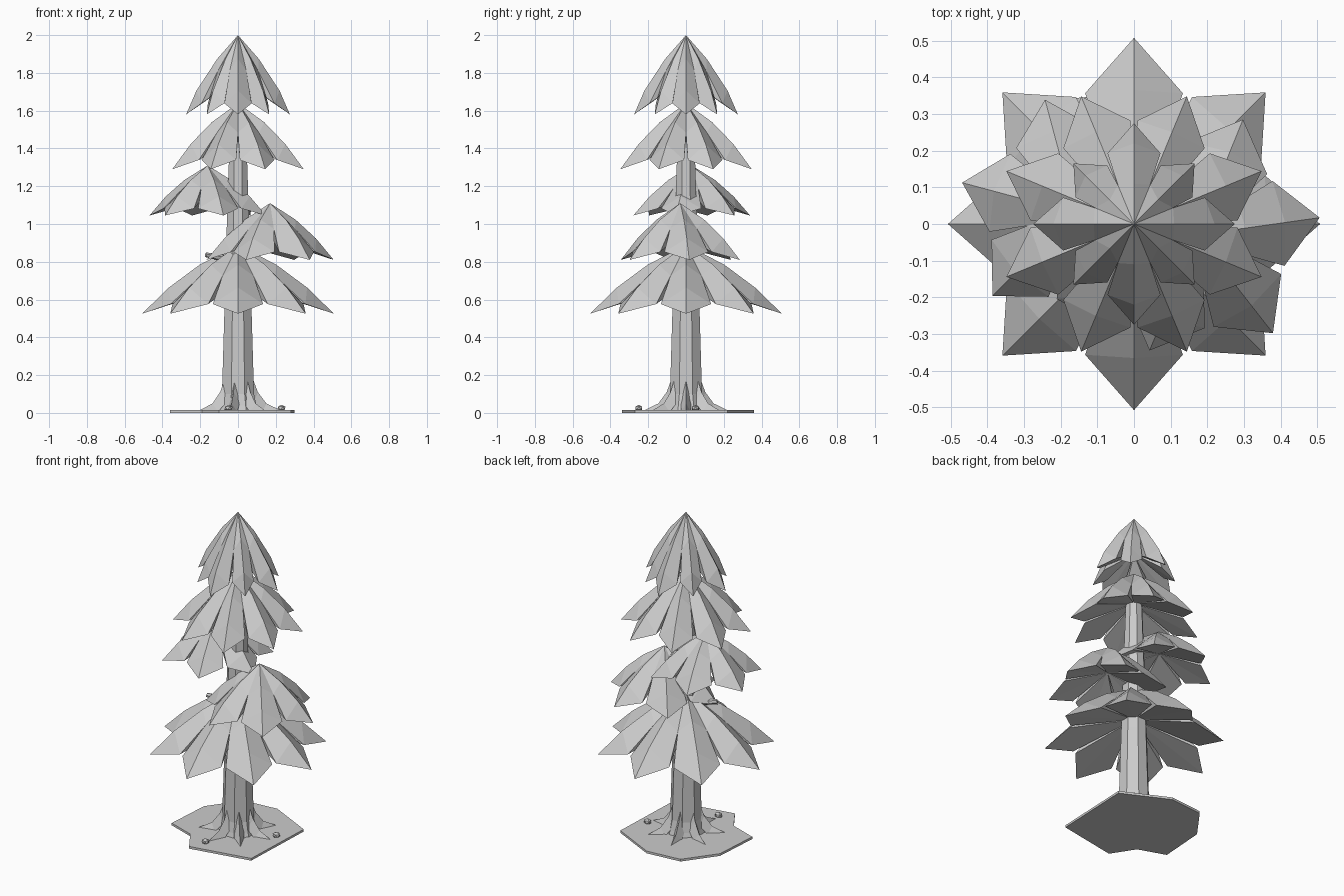
import bpy, bmesh, math
from mathutils import Vector

cube = bpy.data.objects.get("Cube")
if cube:
    bpy.data.objects.remove(cube, do_unlink=True)

grey = bpy.data.materials.new("light_grey")
grey.use_nodes = True
COLOUR = (0.6, 0.6, 0.6, 1)
grey.diffuse_color = COLOUR
grey.node_tree.nodes["Principled BSDF"].inputs["Base Color"].default_value = COLOUR


def finish(name, bm):
    bmesh.ops.recalc_face_normals(bm, faces=bm.faces[:])
    mesh = bpy.data.meshes.new(name)
    bm.to_mesh(mesh)
    bm.free()
    mesh.materials.append(grey)
    ob = bpy.data.objects.new(name, mesh)
    bpy.context.collection.objects.link(ob)
    return ob


def loft(name, rings):
    """Skin a list of equally long vertex rings and cap both ends."""
    bm = bmesh.new()
    rows = [[bm.verts.new(p) for p in ring] for ring in rings]
    n = len(rows[0])
    for a, b in zip(rows, rows[1:]):
        for i in range(n):
            j = (i + 1) % n
            bm.faces.new((a[i], a[j], b[j], b[i]))
    bm.faces.new(rows[0])
    bm.faces.new(rows[-1])
    return finish(name, bm)


def circle(r, z, n, turn=0.0):
    return [(r * math.cos(turn + math.tau * i / n),
             r * math.sin(turn + math.tau * i / n), z) for i in range(n)]


def canopy(name, centre, top, tip_z, radius, petals, turn, shoulder=(0.72, 0.62),
           neck=(0.4, 0.29), short=1.0):
    """Ring of folded, pointed petals hanging from one apex."""
    bm = bmesh.new()
    half = math.pi / petals

    def point(angle, r, drop):
        return bm.verts.new((centre[0] + radius * r * math.cos(angle),
                             centre[1] + radius * r * math.sin(angle),
                             top + (tip_z - top) * drop))

    apex, under = point(0, 0, 0), point(0, 0, 0.55)
    angles = [math.radians(turn) + 2 * half * i for i in range(petals)]
    valleys = [point(a - half, 0.42, 0.45) for a in angles]
    for i, a in enumerate(angles):
        k = short if i % 2 else 1.0
        va, vb = valleys[i], valleys[(i + 1) % petals]
        ridge = point(a, neck[0] * k, neck[1])
        knee = point(a, shoulder[0] * k, shoulder[1])
        tip = point(a, k, 1)
        ca = point(a - half * 0.91, 0.75 * k, 0.86)
        cb = point(a + half * 0.91, 0.75 * k, 0.86)
        for v, c in ((va, ca), (vb, cb)):
            bm.faces.new((apex, v, ridge))
            bm.faces.new((ridge, v, c, knee))
            bm.faces.new((knee, c, tip))
            bm.faces.new((under, tip, c))
            bm.faces.new((under, c, v))
    return finish(name, bm)


# Foliage tiers, bottom to top
canopy("canopy_bottom", (0, 0), 0.89, 0.525, 0.508, 8, 0)
canopy("canopy_left", (0.17, -0.03), 1.11, 0.81, 0.34, 6, 8)
canopy("canopy_right", (-0.16, 0.03), 1.31, 1.045, 0.32, 6, 45)
canopy("canopy_upper", (0, 0), 1.64, 1.29, 0.377, 8, 22.5)
canopy("canopy_top", (0, 0), 2.0, 1.58, 0.275, 8, 0,
       shoulder=(0.8, 0.7), neck=(0.4, 0.3), short=0.85)

# Trunk with a flared collar
TRUNK = [(0.115, 0.01), (0.105, 0.04), (0.092, 0.1), (0.088, 0.22),
         (0.076, 0.6), (0.064, 1.0), (0.05, 1.4), (0.04, 1.6)]
loft("trunk", [circle(r, z, 8, math.pi / 8) for r, z in TRUNK])

# Roots: tapering triangular horns
ROOT = [(0.075, 0.19, 0.012), (0.105, 0.11, 0.022), (0.15, 0.05, 0.02), (0.225, 0.014, 0.004)]
for i in range(7):
    a = math.tau * i / 7
    out = Vector((math.cos(a), math.sin(a), 0))
    side = Vector((-out.y, out.x, 0))
    rings = []
    for r, z, w in ROOT:
        ridge = out * r + Vector((0, 0, z))
        foot = out * (r - w) + Vector((0, 0, max(z - 2.5 * w, 0.005)))
        rings.append([ridge, foot + side * w * 1.3, foot - side * w * 1.3])
    loft(f"root_{i + 1}", rings)

# Broken branch stub
start, end = Vector((-0.03, -0.01, 0.81)), Vector((-0.17, -0.066, 0.837))
axis = (end - start).normalized()
u = axis.orthogonal().normalized()
w = axis.cross(u)
loft("branch_stub", [[p + u * x + w * y for x, y, _ in circle(r, 0, 6)]
                     for p, r in ((start, 0.02), (end, 0.013))])

# Ground slab
OUTLINE = [(-0.36, -0.14), (-0.19, -0.2), (-0.1, -0.34), (0.28, -0.27),
           (0.3, 0.22), (0.02, 0.36), (-0.2, 0.34), (-0.34, 0.15)]
loft("ground", [[(x, y, z) for x, y in OUTLINE] for z in (0, 0.014)])

# Pebbles
for i, (x, y) in enumerate([(-0.05, -0.25), (0.23, 0.05)]):
    bm = bmesh.new()
    bmesh.ops.create_icosphere(bm, subdivisions=1, radius=0.024)
    bmesh.ops.scale(bm, vec=(1, 0.9, 0.75), verts=bm.verts[:])
    bmesh.ops.translate(bm, vec=(x, y, 0.025), verts=bm.verts[:])
    finish(f"pebble_{i + 1}", bm)
